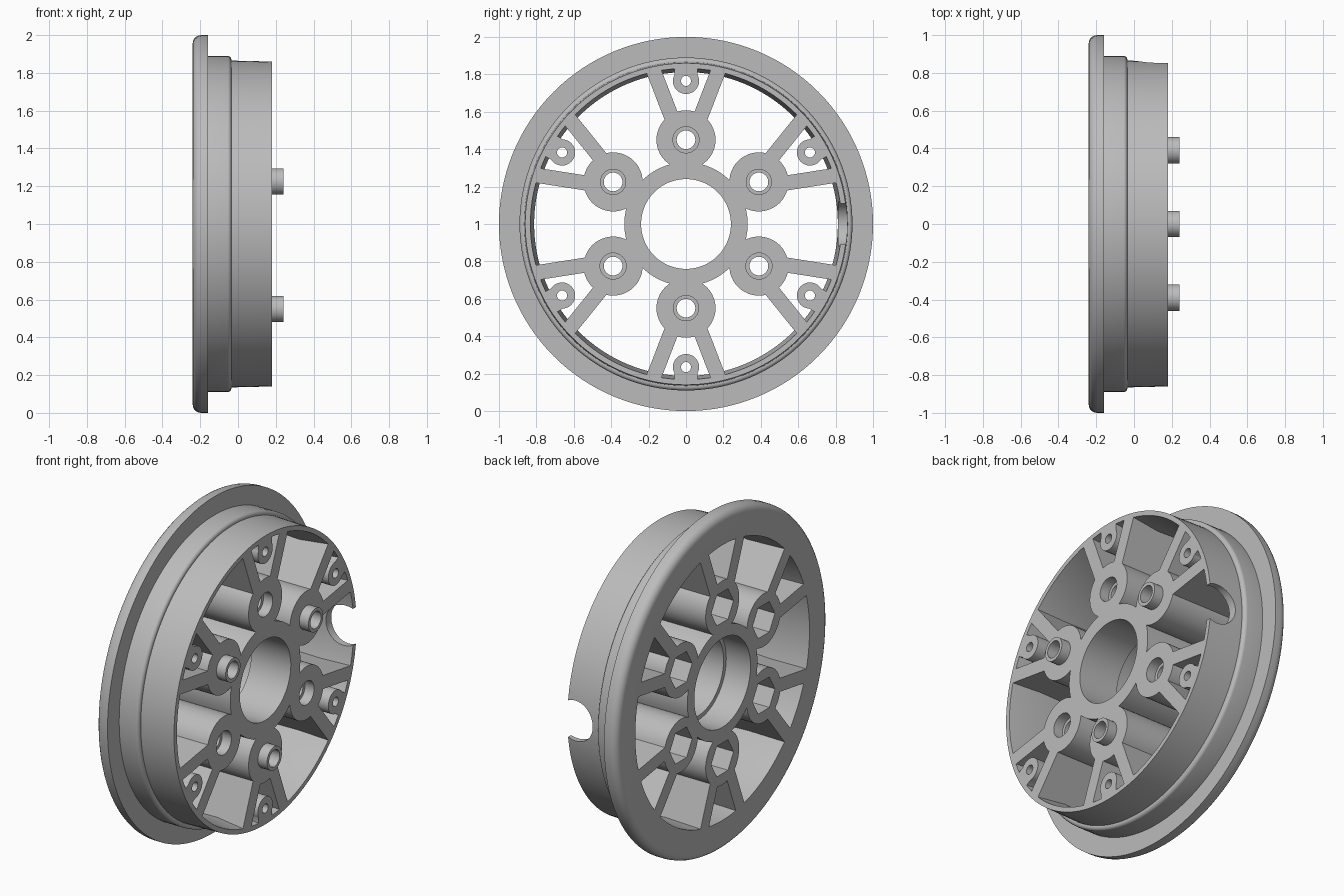
import bpy, bmesh, math
from mathutils import Matrix, Vector

cube = bpy.data.objects.get("Cube")
if cube:
    bpy.data.objects.remove(cube, do_unlink=True)

metal = bpy.data.materials.new("grey metal")
metal.use_nodes = True
GREY = (0.5, 0.5, 0.5, 1)
metal.diffuse_color = GREY
metal.node_tree.nodes["Principled BSDF"].inputs["Base Color"].default_value = GREY

BACK, FACE = -0.24, 0.18     # flange side and open side along the axle
AXLE = 1.0                   # axle height
SIXTHS = [i * math.pi / 3 for i in range(6)]


def make(name, bm):
    bmesh.ops.recalc_face_normals(bm, faces=bm.faces)
    mesh = bpy.data.meshes.new(name)
    bm.to_mesh(mesh)
    bm.free()
    mesh.materials.append(metal)
    ob = bpy.data.objects.new(name, mesh)
    bpy.context.collection.objects.link(ob)
    return ob


def polar(radius, angle):
    """Point on the wheel plane, angle measured from the top."""
    return radius * math.sin(angle), AXLE + radius * math.cos(angle)


def rod(name, radius, x0, x1, centre=(0, AXLE), sides=48):
    bm = bmesh.new()
    place = Matrix.Translation(((x0 + x1) / 2, *centre)) @ Matrix.Rotation(math.pi / 2, 4, 'Y')
    bmesh.ops.create_cone(bm, cap_ends=True, segments=sides, radius1=radius,
                          radius2=radius, depth=x1 - x0, matrix=place)
    return make(name, bm)


def bar(name, x0, x1, start, end, width):
    """Box running between two points of the wheel plane."""
    bm = bmesh.new()
    dy, dz = end[0] - start[0], end[1] - start[1]
    mid = ((x0 + x1) / 2, (start[0] + end[0]) / 2, (start[1] + end[1]) / 2)
    place = (Matrix.Translation(mid) @ Matrix.Rotation(-math.atan2(dy, dz), 4, 'X')
             @ Matrix.Diagonal((x1 - x0, width, math.hypot(dy, dz), 1)))
    bmesh.ops.create_cube(bm, size=1, matrix=place)
    return make(name, bm)


def lathe(name, profile, sides=128):
    """Closed (x, radius) outline spun about the axle."""
    bm = bmesh.new()
    vs = [bm.verts.new((x, 0, AXLE + r)) for x, r in profile]
    es = [bm.edges.new((vs[i - 1], vs[i])) for i in range(len(vs))]
    bmesh.ops.spin(bm, geom=vs + es, cent=(0, 0, AXLE), axis=(1, 0, 0),
                   angle=2 * math.pi, steps=sides, use_merge=True)
    bmesh.ops.remove_doubles(bm, verts=bm.verts, dist=1e-5)
    return make(name, bm)


def combine(target, other, mode):
    mod = target.modifiers.new("combine", 'BOOLEAN')
    mod.operation, mod.solver, mod.object = mode, 'EXACT', other
    bpy.context.view_layer.objects.active = target
    bpy.ops.object.modifier_apply(modifier=mod.name)
    bpy.data.objects.remove(other, do_unlink=True)


def smooth(ob):
    bpy.ops.object.select_all(action='DESELECT')
    ob.select_set(True)
    bpy.context.view_layer.objects.active = ob
    bpy.ops.object.shade_smooth_by_angle(angle=math.radians(30))


def corner(cx, cr, radius, start, stop, steps=5):
    angles = [math.radians(start + (stop - start) * i / steps) for i in range(steps + 1)]
    return [(cx + radius * math.cos(a), cr + radius * math.sin(a)) for a in angles]


# Rim with rounded flange, tyre seat and slightly drafted inside
outline = [(BACK, 0.82)]
outline += corner(BACK + 0.045, 0.955, 0.045, 180, 90)
outline += [(-0.16, 1.0), (-0.16, 0.89)]
outline += corner(-0.055, 0.87, 0.02, 90, 0)
outline += [(-0.035, 0.865), (FACE, 0.86), (FACE, 0.832), (0.0, 0.812)]
wheel = lathe("wheel", outline)

# Hub, bolt bosses, paired spokes and small screw bosses
combine(wheel, rod("hub", 0.33, BACK, FACE, sides=96), 'UNION')
for a in SIXTHS:
    combine(wheel, rod("bolt_boss", 0.158, BACK, FACE, polar(0.45, a)), 'UNION')
    for side in (-1, 1):
        start = polar(math.hypot(0.069, 0.55), a + side * math.atan2(0.069, 0.55))
        end = polar(math.hypot(0.181, 0.84), a + side * math.atan2(0.181, 0.84))
        # spoke ends stay inside the rim wall
        end = tuple(Vector(start).lerp(Vector(end), 0.955))
        combine(wheel, bar("spoke", BACK, FACE, start, end, 0.08), 'UNION')
    combine(wheel, rod("screw_boss", 0.07, 0.0, FACE, polar(0.765, a), 32), 'UNION')
    combine(wheel, bar("screw_boss_web", 0.0, FACE, polar(0.775, a), polar(0.842, a), 0.125), 'UNION')

# Stepped axle bore
combine(wheel, rod("bore", 0.24, -0.5, 0.5, sides=96), 'DIFFERENCE')
combine(wheel, rod("bore_step", 0.265, -0.5, -0.08, sides=96), 'DIFFERENCE')

# Bolt holes, nut pockets, front recesses and screw holes
for i, a in enumerate(SIXTHS):
    centre = polar(0.45, a)
    combine(wheel, rod("bolt_hole", 0.05, -0.5, 0.5, centre, 32), 'DIFFERENCE')
    combine(wheel, rod("nut_pocket", 0.105, -0.5, -0.08, centre, 6), 'DIFFERENCE')
    if i % 2 == 0 and i != 0 or i == 0:
        combine(wheel, rod("recess", 0.07, FACE - 0.06, 0.5, centre, 32), 'DIFFERENCE') 
    combine(wheel, rod("screw_hole", 0.027, -0.1, 0.5, polar(0.765, a), 24), 'DIFFERENCE')

# Valve notch in the open edge of the rim
bm = bmesh.new()
bmesh.ops.create_cone(bm, cap_ends=True, segments=48, radius1=0.12, radius2=0.12, depth=0.3,
                      matrix=Matrix.Translation((0.13, 0.9, AXLE)) @ Matrix.Rotation(math.pi / 2, 4, 'X'))
combine(wheel, make("notch", bm), 'DIFFERENCE')
smooth(wheel)

# Locating sleeves on every other bolt boss
for a in SIXTHS[1::2]:
    y, z = polar(0.45, a)
    sleeve = lathe("locating_sleeve", [(FACE - 0.02, 0.05), (FACE - 0.02, 0.07),
                                       (0.24, 0.07), (0.24, 0.05)], 32)
    sleeve.data.transform(Matrix.Translation((0, y, z - AXLE)))
    smooth(sleeve)
